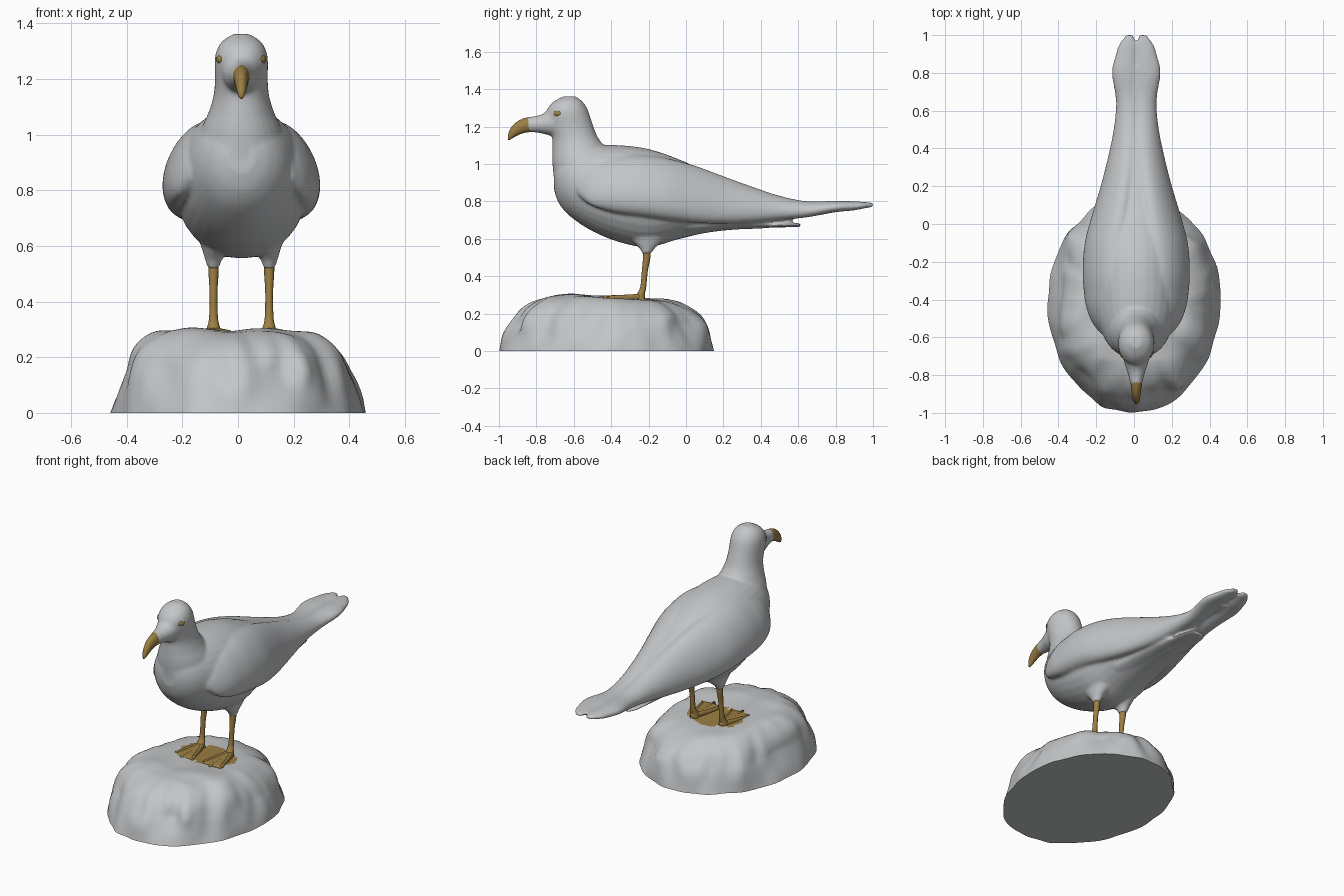
import bpy, bmesh, math
from mathutils import Vector, Matrix, noise

if "Cube" in bpy.data.objects:
    bpy.data.objects.remove(bpy.data.objects["Cube"])

CX = 0.012  # the bird stands a little right of centre


def material(name, rgb):
    m = bpy.data.materials.new(name)
    m.diffuse_color = (*rgb, 1)
    m.use_nodes = True
    m.node_tree.nodes["Principled BSDF"].inputs["Base Color"].default_value = m.diffuse_color
    return m


GREY = material("stone_grey", (0.55, 0.56, 0.57))
GOLD = material("dull_gold", (0.33, 0.21, 0.055))


def add_object(name, bm, *mats):
    bmesh.ops.recalc_face_normals(bm, faces=bm.faces)
    for f in bm.faces:
        f.smooth = True
    me = bpy.data.meshes.new(name)
    bm.to_mesh(me)
    bm.free()
    for m in mats:
        me.materials.append(m)
    ob = bpy.data.objects.new(name, me)
    bpy.context.collection.objects.link(ob)
    return ob


def smooth_rows(rows, steps):
    """Catmull-Rom interpolation between section rows."""
    out = []
    for i in range(len(rows) - 1):
        p0, p1 = rows[max(i - 1, 0)], rows[i]
        p2, p3 = rows[i + 1], rows[min(i + 2, len(rows) - 1)]
        for s in range(steps):
            t = s / steps
            out.append([0.5 * (2 * b + (c - a) * t + (2 * a - 5 * b + 4 * c - d) * t * t
                               + (3 * b - a - 3 * c + d) * t ** 3)
                        for a, b, c, d in zip(p0, p1, p2, p3)])
    return out + [list(rows[-1])]


def loft(bm, rows, axis="y", side=1, shear=0.0, n=32, steps=4):
    """Oval rings. Row: position on axis, low, high (z or y), centre x, half width."""
    rings = []
    for p, lo, hi, cx, rx in smooth_rows(rows, steps):
        ring = []
        for k in range(n):
            a = 2 * math.pi * k / n
            v = (lo + hi) / 2 + (hi - lo) / 2 * math.sin(a)
            x = CX + side * (cx + rx * math.cos(a) - shear * (hi - lo) * math.sin(a))
            ring.append(bm.verts.new((x, p, v) if axis == "y" else (x, v, p)))
        rings.append(ring)
    faces = []
    for r, q in zip(rings, rings[1:]):
        for k in range(n):
            faces.append(bm.faces.new((r[k], r[(k + 1) % n], q[(k + 1) % n], q[k])))
    faces += [bm.faces.new(rings[0]), bm.faces.new(rings[-1])]
    bmesh.ops.recalc_face_normals(bm, faces=faces)


# Body: torso, neck with head, face, tail, thighs and wings fused into one skin
bm = bmesh.new()
loft(bm, [(-.705, .86, .98, 0, .05), (-.68, .79, 1.04, 0, .105), (-.62, .72, 1.08, 0, .16),
          (-.5, .64, 1.10, 0, .21), (-.35, .58, 1.10, 0, .238), (-.2, .555, 1.08, 0, .24),
          (-.05, .595, 1.03, 0, .225), (.1, .63, .965, 0, .185), (.25, .648, .91, 0, .14),
          (.4, .655, .86, 0, .09), (.52, .67, .82, 0, .06), (.63, .73, .80, 0, .04),
          (.84, .75, .795, 0, .03)])
loft(bm, [(.85, -.70, -.33, 0, .17), (1.0, -.714, -.37, 0, .15), (1.08, -.714, -.425, 0, .118),
          (1.14, -.715, -.47, 0, .10), (1.20, -.735, -.495, 0, .095), (1.26, -.75, -.515, 0, .096),
          (1.30, -.738, -.53, 0, .090), (1.335, -.705, -.555, 0, .07),
          (1.362, -.655, -.59, 0, .03)], axis="z")
loft(bm, [(-.64, 1.14, 1.32, 0, .08), (-.72, 1.15, 1.295, 0, .067),
          (-.78, 1.165, 1.262, 0, .048), (-.85, 1.172, 1.25, 0, .03)])
loft(bm, [(0, .62, .72, 0, .15), (.15, .642, .71, 0, .125), (.3, .655, .70, 0, .10),
          (.45, .66, .69, 0, .085), (.56, .662, .685, 0, .07), (.615, .664, .682, 0, .045)])
for side in (-1, 1):
    loft(bm, [(.52, -.235, -.185, .10, .022), (.55, -.25, -.165, .10, .03),
              (.60, -.30, -.11, .09, .055), (.68, -.36, -.04, .08, .09)],
         axis="z", side=side)
    loft(bm, [(-.58, .84, .92, .165, .02), (-.52, .785, .985, .18, .045),
              (-.44, .755, 1.02, .18, .075), (-.36, .735, 1.04, .172, .095),
              (-.25, .72, 1.05, .165, .108), (-.1, .70, 1.03, .155, .107),
              (.05, .685, .99, .13, .093), (.2, .68, .935, .10, .08),
              (.35, .685, .88, .07, .075), (.5, .70, .83, .052, .065),
              (.65, .715, .80, .048, .058), (.8, .742, .803, .062, .067),
              (.9, .752, .80, .055, .053), (.95, .762, .797, .046, .046),
              (1.0, .77, .792, .035, .02)], side=side, shear=.15)
body = add_object("body", bm, GREY)
rm = body.modifiers.new("fuse", "REMESH")
rm.mode, rm.voxel_size, rm.use_smooth_shade = "VOXEL", 0.008, True
sm = body.modifiers.new("soften", "SMOOTH")
sm.factor, sm.iterations = 0.5, 9

# Hooked beak
bm = bmesh.new()
loft(bm, [(-.80, 1.185, 1.235, 0, .026), (-.83, 1.172, 1.25, 0, .031),
          (-.87, 1.165, 1.243, 0, .027), (-.91, 1.148, 1.222, 0, .022),
          (-.94, 1.130, 1.187, 0, .015), (-.953, 1.128, 1.15, 0, .006)], n=20)
add_object("beak", bm, GOLD)

for side, tag in ((-1, "left"), (1, "right")):
    # Eye, lying against the curve of the head
    bm = bmesh.new()
    bmesh.ops.create_uvsphere(bm, u_segments=16, v_segments=10, radius=1)
    turn = Matrix.Rotation(-side * math.radians(22), 3, "Z")
    for v in bm.verts:
        flat = Vector((v.co.x * .010, v.co.y * .023, v.co.z * .015))
        v.co = turn @ flat + Vector((CX + side * .078, -.688, 1.27))
    add_object(tag + "_eye", bm, GOLD)

    # Leg
    bm = bmesh.new()
    loft(bm, [(.26, -.275, -.215, .10, .030), (.30, -.265, -.22, .10, .025),
              (.34, -.245, -.213, .10, .016), (.43, -.236, -.204, .10, .014),
              (.50, -.23, -.19, .10, .018), (.545, -.23, -.19, .10, .019)],
         axis="z", side=side, n=16)
    add_object(tag + "_leg", bm, GOLD)

    # Webbed foot: three toes and the skin between them
    bm = bmesh.new()
    for dx in (-.06, 0, .06):
        far = -.44 if dx == 0 else -.41
        loft(bm, [(-.22, .27, .31, .10, .015), (-.30, .27, .303, .10 + dx * .5, .012),
                  (far, .272, .297, .10 + dx, .008)], side=side, n=10)
    loft(bm, [(-.22, .27, .305, .10, .014), (-.32, .272, .299, .10, .045),
              (-.41, .274, .295, .10, .066), (-.425, .276, .29, .10, .05)], side=side, n=20)
    add_object(tag + "_foot", bm, GOLD)

# Rock: rings rise up the rough side and close over the uneven top
N, RC = 112, Vector((0, -.425, 0))
rows = smooth_rows([(1, 0), (.965, .07), (.92, .14), (.855, .205), (.76, .25), (.64, .28),
                    (.5, .288), (.25, .285), (.02, .283)], 6)
bm = bmesh.new()
rings = []
for s, z in rows:
    ring = []
    for k in range(N):
        a = 2 * math.pi * k / N
        c, d = math.cos(a), math.sin(a)
        wide = .458 * (1 + .05 * d * (1 - abs(d)))
        rim = min(1, z / .15) * min(1, max(0, (s - .4) * 4))
        dent = noise.noise(Vector((c * 2.5, d * 2.5, z * 2 + 3))) * .12
        dent += noise.noise(Vector((c * 6, d * 6, z * 6))) * .05
        edge = 1 + .03 * noise.noise(Vector((c * 4, d * 4, 9)))
        r = s * (edge + dent * rim)
        x, y = c * wide * r, RC.y + d * .573 * r
        top = min(1, z / .28) ** 2
        bump = noise.noise(Vector((x * 5, y * 5, 1))) * .025
        slope = .05 * (max(y, -.6) + .4) + .03 * x + .18 * max(0, -.72 - y)
        zz = z + top * (bump * min(1, abs(y + .3) * 3 + abs(x)) - slope)
        ring.append(bm.verts.new((x, y, max(0, zz))))
    rings.append(ring)
for r, q in zip(rings, rings[1:]):
    for k in range(N):
        f = bm.faces.new((r[k], r[(k + 1) % N], q[(k + 1) % N], q[k]))
        m = f.calc_center_median()
        # gold patch where the feet stand
        reach = ((m.x - CX) / .18) ** 2 + ((m.y + .315) / .12) ** 2
        f.material_index = int(reach < 1 + .5 * noise.noise(m * 15))
bm.faces.new(rings[-1])
bm.faces.new(rings[0])
rock = add_object("rock", bm, GREY, GOLD)
bpy.context.view_layer.objects.active = rock
rock.select_set(True)
bpy.ops.object.shade_smooth_by_angle(angle=math.radians(50))
